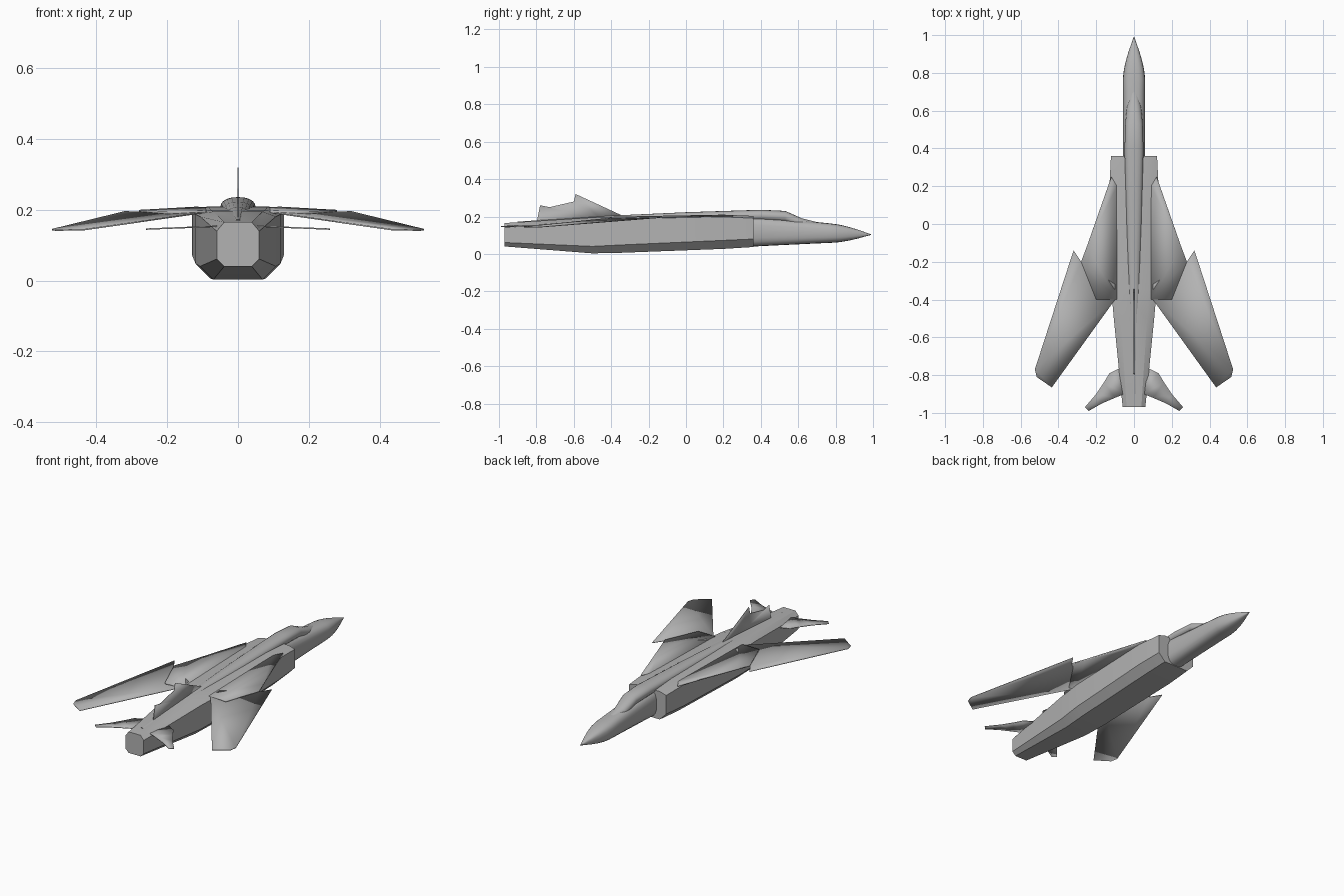
import bpy, bmesh, math

cube = bpy.data.objects.get("Cube")
if cube:
    bpy.data.objects.remove(cube, do_unlink=True)

color = (.45, .45, .45, 1)
grey = bpy.data.materials.new("airframe_grey")
grey.use_nodes = True
grey.diffuse_color = color
grey.node_tree.nodes["Principled BSDF"].inputs["Base Color"].default_value = color


def finish(bm, name, angle):
    bmesh.ops.recalc_face_normals(bm, faces=bm.faces)
    mesh = bpy.data.meshes.new(name)
    bm.to_mesh(mesh)
    bm.free()
    mesh.materials.append(grey)
    obj = bpy.data.objects.new(name, mesh)
    bpy.context.collection.objects.link(obj)
    bpy.ops.object.select_all(action='DESELECT')
    obj.select_set(True)
    bpy.context.view_layer.objects.active = obj
    bpy.ops.object.shade_smooth_by_angle(angle=math.radians(angle))
    return obj


def loft(name, rings, angle):
    """Skin a row of equal rings and cap both ends."""
    bm = bmesh.new()
    rows = [[bm.verts.new(point) for point in ring] for ring in rings]
    for near, far in zip(rows, rows[1:]):
        for i in range(len(near)):
            bm.faces.new((near[i - 1], near[i], far[i], far[i - 1]))
    bm.faces.new(rows[0])
    bm.faces.new(rows[-1])
    return finish(bm, name, angle)


def box_section(y, width, low, high):
    """Chamfered box whose top corners are rounder where it is slim."""
    chamfer = width * .35
    crown = .0015 / width
    half = [(width - chamfer, low), (width, low + chamfer),
            (width, high - crown), (width - chamfer, high)]
    right_side = [(x, y, z) for x, z in half]
    left_side = [(-x, y, z) for x, z in reversed(half)]
    return right_side + left_side


def oval_section(y, width, middle, height, power=2.8, count=20):
    def bulge(value, size):
        return size * math.copysign(abs(value) ** (2 / power), value)

    turns = [math.tau * i / count for i in range(count)]
    return [(bulge(math.cos(t), width), y, middle + bulge(math.sin(t), height))
            for t in turns]


def plate(name, outline, place, thickness=.004, mirrored=True):
    """Thin sheet: place turns each outline point into a position."""
    bm = bmesh.new()
    face = bm.faces.new([bm.verts.new(place(*point)) for point in outline])
    bmesh.ops.triangulate(bm, faces=[face])
    obj = finish(bm, name, 30)
    sheet = obj.modifiers.new("thickness", 'SOLIDIFY')
    sheet.thickness = thickness
    sheet.offset = 0
    if mirrored:
        obj.modifiers.new("both_sides", 'MIRROR')


# Boxy main body, from the jet nozzle to the flat intake faces
tail, belly, shoulder, intake = -.97, -.5, -.35, .36
loft("main_body", [
    box_section(tail, .06, .04, .165),
    box_section(belly, .107, .003, .195),
    box_section(shoulder, .12, .006, .2),
    box_section(.2, .13, .027, .21),
    box_section(intake, .122, .037, .203)], 28)


# Forward fuselage: a straight tapering tube, then a pointed nose cone
def nose_section(y):
    cone_start, tip = .77, .99
    along = max(0, (y - cone_start) / (tip - cone_start))
    slim = max(.03, 1 - along ** 1.55)
    height = .085 - .07 * (min(y, cone_start) - .3)
    return oval_section(y, .059 * slim, .123 - .02 * y * y, height * slim)


loft("nose_fuselage", [nose_section(y) for y in
                       (.1, .4, .7, .77, .82, .87, .92, .96, .99)], 50)

# Canopy hump flowing back into the spine
spine = [(-.9, .014, .173), (shoulder, .034, .207), (0, .042, .223),
         (.4, .05, .236), (.53, .046, .23), (.62, .038, .19), (.7, .02, .17)]
loft("canopy_and_spine", [oval_section(y, width, top - .03, .03, 2.3)
                          for y, width, top in spine], 50)

# Fixed gloves ahead of the drooping swept wings
plate("wing_gloves",
      [(.12, .25), (.25, -.12), (.28, -.2), (.2, -.4), (.09, -.4), (.09, .2)],
      lambda x, y: (x, y, .2 + .02 * y), .008)
plate("swept_wings",
      [(.1, -.32), (.28, -.2), (.32, -.14), (.525, -.77), (.515, -.81),
       (.435, -.865), (.1, -.4)],
      lambda x, y: (x, y, .222 + .06 * (y - x)))

# Ragged tail fin
plate("tail_fin",
      [(-.33, .2), (-.59, .32), (-.6, .28), (-.63, .25), (-.68, .26),
       (-.73, .25), (-.78, .26), (-.78, .2), (-.8, .16), (-.45, .18)],
      lambda y, z: (0, y, z), .003, False)

# Ragged tailplanes
plate("tailplanes",
      [(.07, -.76), (.13, -.79), (.16, -.84), (.2, -.9), (.26, -.97),
       (.24, -.99), (.17, -.95), (.1, -.92), (.05, -.9)],
      lambda x, y: (x, y, .156 - .04 * x))
